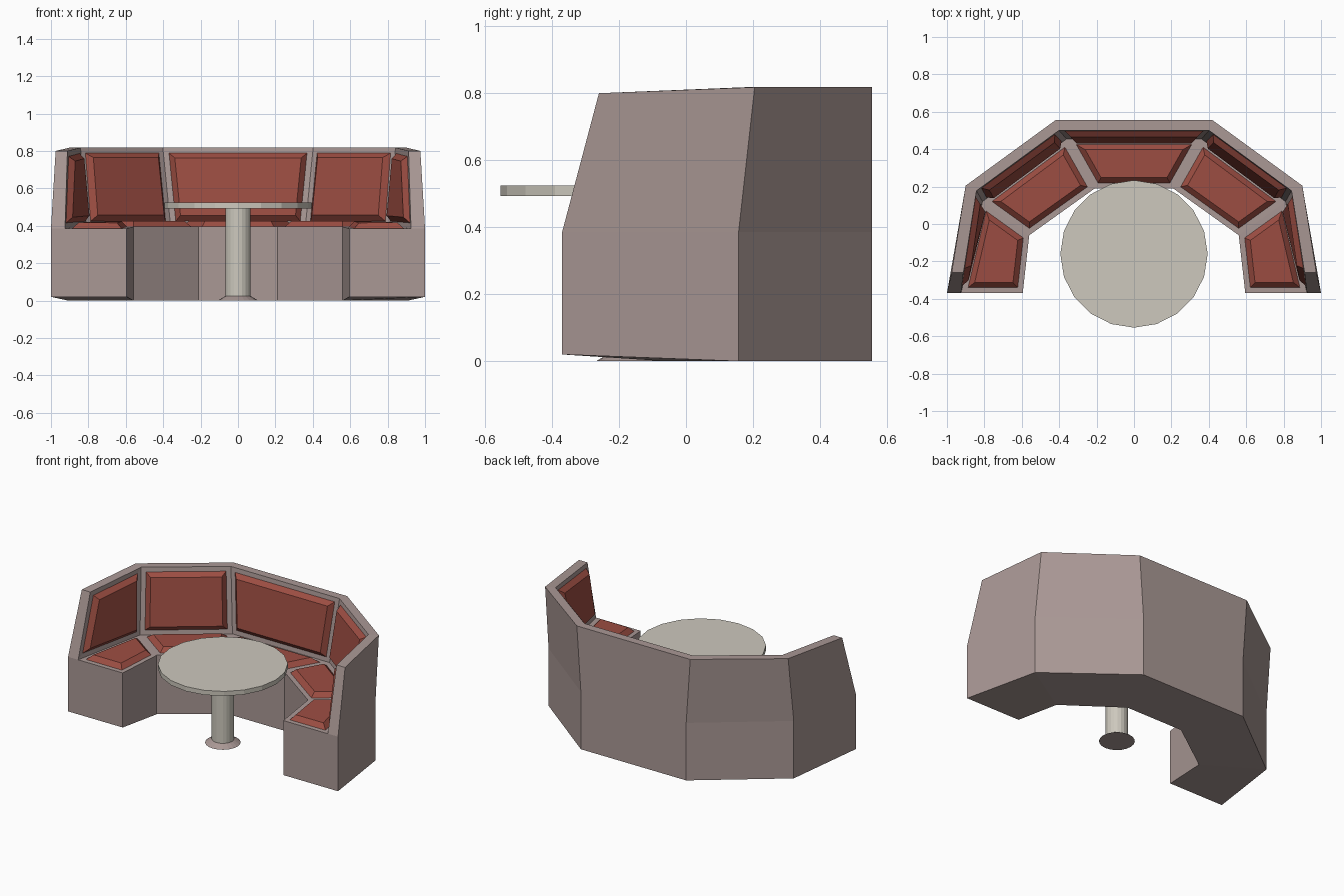
import bpy, bmesh, math

if "Cube" in bpy.data.objects:
    bpy.data.objects.remove(bpy.data.objects["Cube"])

def material(name, rgb):
    m = bpy.data.materials.new(name)
    m.diffuse_color = (*rgb, 1)
    m.use_nodes = True
    m.node_tree.nodes["Principled BSDF"].inputs["Base Color"].default_value = m.diffuse_color
    return m

mauve = material("mauve_shell", (0.40, 0.315, 0.30))
red = material("red_cushion", (0.335, 0.075, 0.055))
stone = material("pale_table", (0.61, 0.58, 0.51))

def finish(bm, name, mats):
    me = bpy.data.meshes.new(name)
    bm.normal_update()
    bm.to_mesh(me)
    bm.free()
    for m in mats:
        me.materials.append(m)
    ob = bpy.data.objects.new(name, me)
    bpy.context.collection.objects.link(ob)
    return ob

# Curved booth: cross-sections from the open end to the back corner, left half.
# Order: outer bottom, outer mid, outer top, inner top, seat back, seat front, front bottom
half = [
    [(-1.0, -.37, .02), (-1.0, -.37, .385), (-.975, -.26, .80), (-.912, -.26, .80),
     (-.925, -.37, .385), (-.595, -.37, .385), (-.595, -.37, .02)],
    [(-.908, .157, 0), (-.908, .157, .385), (-.90, .205, .818), (-.842, .178, .818),
     (-.81, .12, .395), (-.56, -.06, .395), (-.56, -.06, 0)],
    [(-.39, .555, 0), (-.39, .555, .385), (-.42, .555, .818), (-.402, .50, .818),
     (-.36, .455, .395), (-.21, .19, .395), (-.21, .19, 0)],
]
stations = half + [[(-x, y, z) for x, y, z in s] for s in reversed(half)]
bm = bmesh.new()
rings = [[bm.verts.new(p) for p in s] for s in stations]
cushions = []
for a, b in zip(rings, rings[1:]):
    for i in range(7):
        j = (i + 1) % 7
        f = bm.faces.new((a[i], a[j], b[j], b[i]))
        if i in (3, 4):               # backrest and seat faces carry cushions
            cushions.append(f)
for r in (rings[0], rings[-1]):       # end caps: seat block and backrest
    bm.faces.new([r[k] for k in (0, 1, 4, 5, 6)])
    bm.faces.new([r[k] for k in (1, 2, 3, 4)])
bmesh.ops.recalc_face_normals(bm, faces=bm.faces)

# Padded cushions: frame inset, then a raised bevelled pad
bmesh.ops.inset_individual(bm, faces=cushions, thickness=.03, depth=0, use_even_offset=True)
pads = bmesh.ops.inset_individual(bm, faces=cushions, thickness=.028, depth=.03,
                                  use_even_offset=True)["faces"]
for f in list(pads) + cushions:
    f.material_index = 1
finish(bm, "booth_seat", [mauve, red])

# Round table: stacked frustums
def frustum(name, r0, r1, z0, z1, mat):
    bm = bmesh.new()
    n = 20
    lo, hi = ([bm.verts.new((r * math.cos(2 * math.pi * k / n),
                             -.16 + r * math.sin(2 * math.pi * k / n), z))
               for k in range(n)] for r, z in ((r0, z0), (r1, z1)))
    for k in range(n):
        bm.faces.new((lo[k], lo[(k + 1) % n], hi[(k + 1) % n], hi[k]))
    bm.faces.new(hi)
    bm.faces.new(lo[::-1])
    finish(bm, name, [mat])

frustum("table_foot", .108, .068, 0, .024, mauve)
frustum("table_post", .068, .068, .024, .495, stone)
frustum("table_top", .394, .394, .493, .524, stone)
